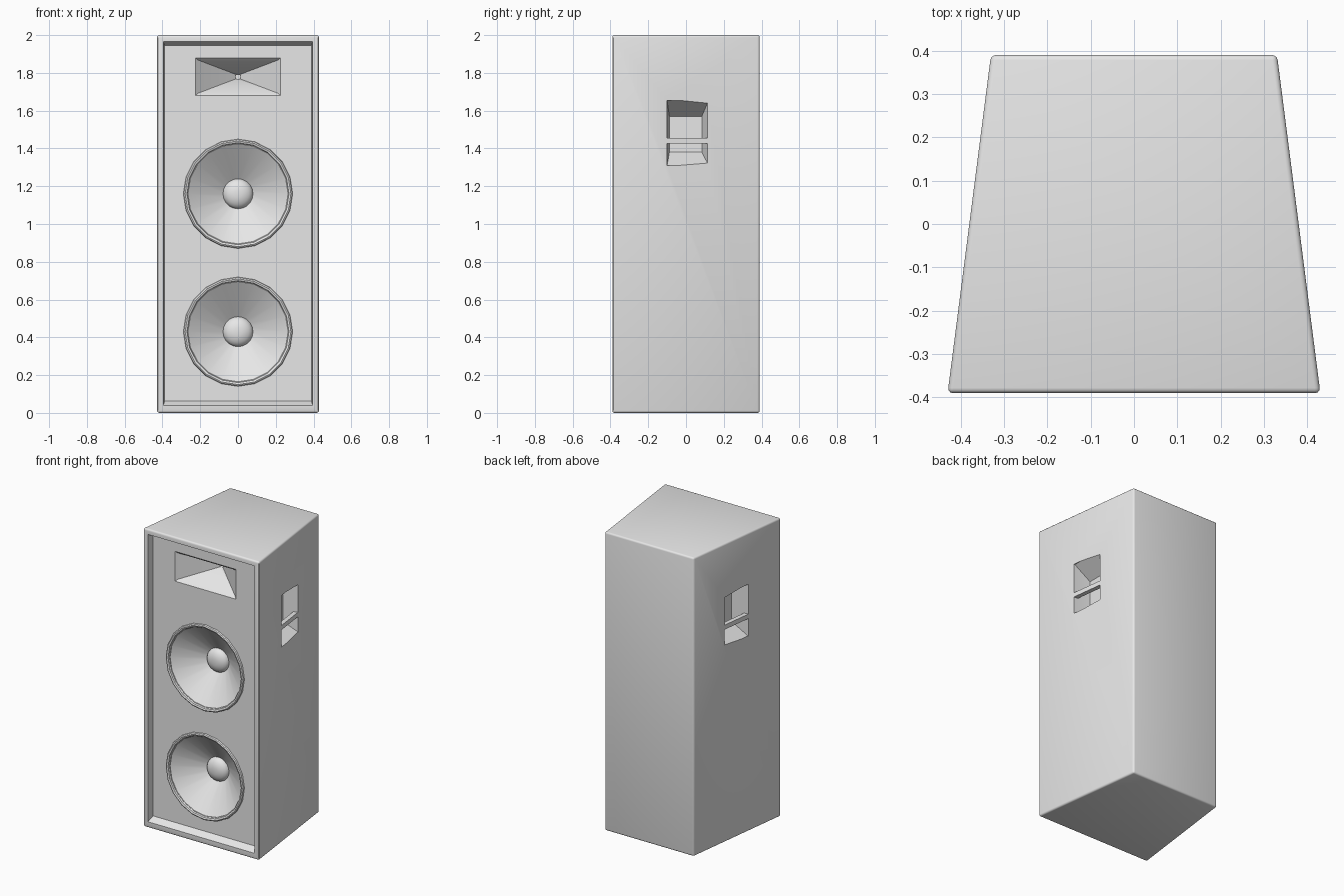
import bpy, bmesh, math

if "Cube" in bpy.data.objects:
    bpy.data.objects.remove(bpy.data.objects["Cube"])

grey = bpy.data.materials.new("cabinet grey")
grey.use_nodes = True
grey.diffuse_color = (0.8, 0.8, 0.8, 1)
grey.node_tree.nodes["Principled BSDF"].inputs["Base Color"].default_value = (0.8, 0.8, 0.8, 1)

FRONT, BACK, BAFFLE = -0.39, 0.39, -0.345
SIDES = 20


def side_x(y):
    """Half width of the tapered cabinet at depth y."""
    return 0.43 - 0.1 * (y - FRONT) / (BACK - FRONT)


def rect_y(y, hw, z0, z1):
    return [(-hw, y, z0), (hw, y, z0), (hw, y, z1), (-hw, y, z1)]


def rect_x(x, y0, y1, z0, z1):
    return [(x, y0, z0), (x, y1, z0), (x, y1, z1), (x, y0, z1)]


def circle(y, r, z, n=SIDES):
    return [(r * math.cos(2 * math.pi * i / n), y, z + r * math.sin(2 * math.pi * i / n))
            for i in range(n)]


def loft(name, rings, caps=True):
    """Skin a list of equal rings into one object."""
    bm = bmesh.new()
    loops = [[bm.verts.new(p) for p in ring] for ring in rings]
    n = len(loops[0])
    for a, b in zip(loops, loops[1:]):
        for i in range(n):
            j = (i + 1) % n
            bm.faces.new((a[i], a[j], b[j], b[i]))
    if caps:
        bm.faces.new(loops[0])
        bm.faces.new(loops[-1])
    bmesh.ops.recalc_face_normals(bm, faces=bm.faces)
    mesh = bpy.data.meshes.new(name)
    bm.to_mesh(mesh)
    bm.free()
    mesh.materials.append(grey)
    obj = bpy.data.objects.new(name, mesh)
    bpy.context.collection.objects.link(obj)
    return obj


def apply(obj, mod):
    bpy.context.view_layer.objects.active = obj
    bpy.ops.object.modifier_apply(modifier=mod.name)


def cut(obj, cutter):
    mod = obj.modifiers.new("cut", "BOOLEAN")
    mod.operation, mod.solver, mod.object = "DIFFERENCE", "EXACT", cutter
    apply(obj, mod)
    bpy.data.objects.remove(cutter)


def smooth(obj):
    bpy.ops.object.select_all(action="DESELECT")
    obj.select_set(True)
    bpy.context.view_layer.objects.active = obj
    bpy.ops.object.shade_smooth_by_angle(angle=math.radians(30))


# Tapered cabinet with softened edges
cabinet = loft("cabinet", [rect_y(FRONT, side_x(FRONT), 0, 2), rect_y(BACK, side_x(BACK), 0, 2)])
bevel = cabinet.modifiers.new("bevel", "BEVEL")
bevel.width, bevel.segments = 0.012, 3
apply(cabinet, bevel)

# Recessed front baffle
cut(cabinet, loft("baffle_cutter", [rect_y(FRONT - 0.05, 0.395, 0.04, 1.965),
                                    rect_y(FRONT, 0.395, 0.04, 1.965),
                                    rect_y(BAFFLE, 0.388, 0.064, 1.945)]))

# Horn flare with a stepped mouth and small round throat
HORN = 1.78
cut(cabinet, loft("horn_cutter", [rect_y(BAFFLE + d, w, HORN - h, HORN + h) for d, w, h in
                                  ((-0.03, 0.225, 0.1), (0, 0.225, 0.1), (0.012, 0.212, 0.088),
                                   (0.17, 0.012, 0.012))]))
cut(cabinet, loft("throat_cutter", [circle(BAFFLE + d, 0.013, HORN, 12) for d in (0.15, 0.2)]))

# Two woofers: cone, surround and dust cap
for label, z in (("upper", 1.16), ("lower", 0.43)):
    cut(cabinet, loft("cone_cutter", [circle(BAFFLE + d, r, z) for d, r in
                                      ((-0.02, 0.265), (0.005, 0.265), (0.14, 0.075))]))
    ring = loft(label + "_surround", [circle(BAFFLE + d, r, z) for d, r in
                                      ((0.002, 0.29), (-0.01, 0.287), (-0.014, 0.28),
                                       (-0.01, 0.27), (0.006, 0.265))], caps=False)
    steps = [math.radians(a) for a in range(0, 90, 15)]
    cap = loft(label + "_dust_cap", [circle(BAFFLE + 0.138 - 0.045 * math.sin(a),
                                            0.08 * math.cos(a), z) for a in steps])
    smooth(ring)
    smooth(cap)

# Side handles: tapered pocket crossed by a flush grip bar
for label, s in (("left", 1), ("right", -1)):
    cut(cabinet, loft("pocket_cutter", [rect_x(s * 0.45, -0.1, 0.12, 1.31, 1.655),
                                        rect_x(s * 0.385, -0.1, 0.12, 1.31, 1.655),
                                        rect_x(s * 0.275, -0.088, 0.084, 1.38, 1.57)]))
    loft(label + "_handle_bar", [[(s * (side_x(y) - d), y, z) for d, z in
                                  ((0, 1.425), (0, 1.455), (0.03, 1.455), (0.03, 1.425))]
                                 for y in (-0.1, 0.12)])

smooth(cabinet)
